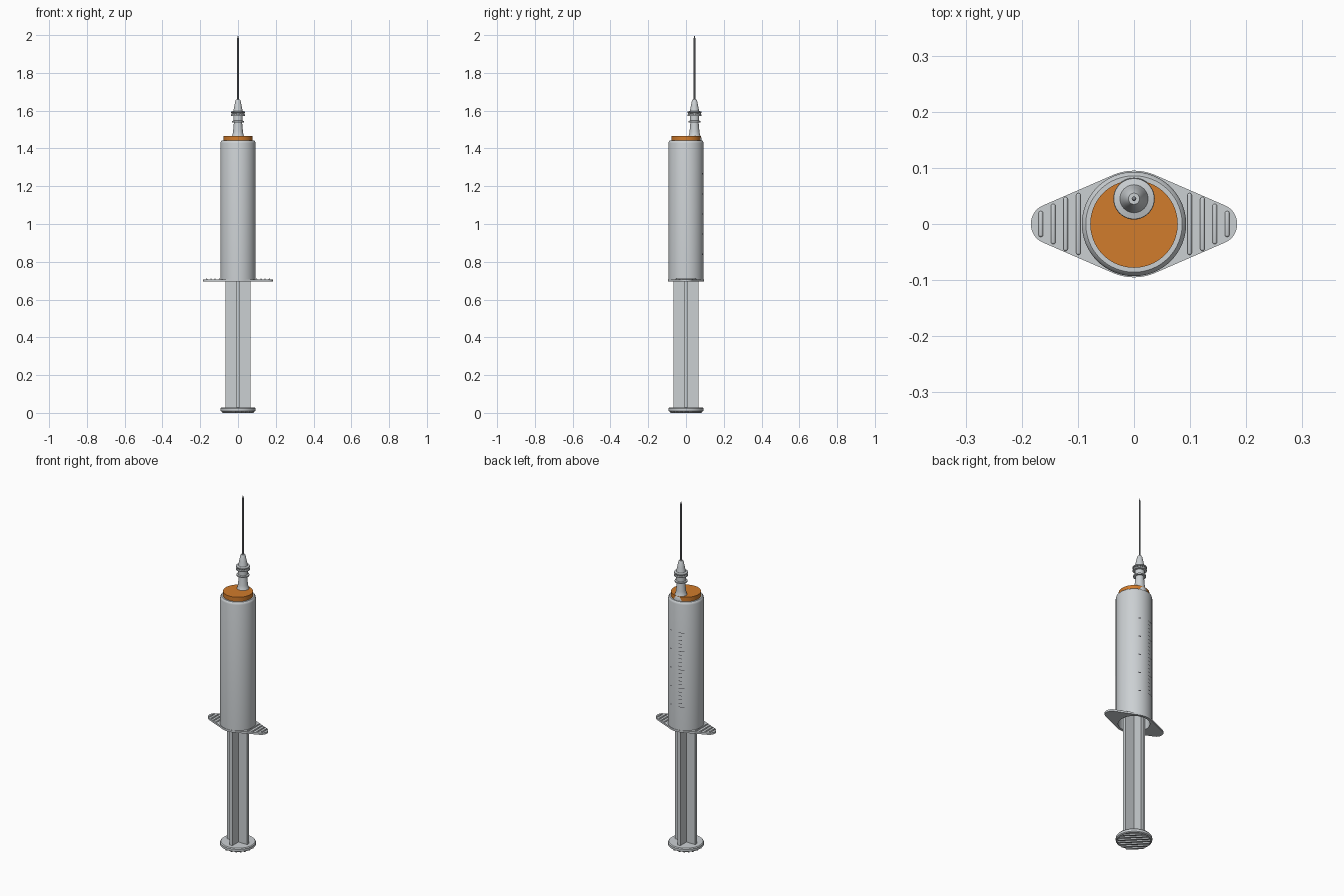
import bpy, bmesh, math
from mathutils import Matrix, Vector

if "Cube" in bpy.data.objects:
    bpy.data.objects.remove(bpy.data.objects["Cube"])

def material(name, rgb):
    m = bpy.data.materials.new(name)
    m.diffuse_color = (*rgb, 1)
    m.use_nodes = True
    m.node_tree.nodes["Principled BSDF"].inputs["Base Color"].default_value = m.diffuse_color
    return m

PLASTIC = material("pale grey plastic", (0.60, 0.63, 0.65))
ORANGE = material("orange rubber", (0.64, 0.20, 0.025))
STEEL = material("needle steel", (0.22, 0.23, 0.25))
INK = material("dark ink", (0.06, 0.06, 0.07))
HUB_Y = 0.045

def finish(bm, name, mat, smooth=True):
    bmesh.ops.recalc_face_normals(bm, faces=bm.faces[:])
    me = bpy.data.meshes.new(name)
    bm.to_mesh(me)
    bm.free()
    me.materials.append(mat)
    ob = bpy.data.objects.new(name, me)
    bpy.context.collection.objects.link(ob)
    if smooth:
        bpy.ops.object.select_all(action='DESELECT')
        ob.select_set(True)
        bpy.context.view_layer.objects.active = ob
        bpy.ops.object.shade_smooth_by_angle(angle=math.radians(35))
    return ob

def lathe(name, profile, mat, y=0, sides=64, closed=False):
    """Spin a list of (radius, z) around a vertical axis."""
    bm = bmesh.new()
    pts = profile + profile[:1] if closed else profile
    vs = [bm.verts.new((r, 0, z)) for r, z in pts]
    es = [bm.edges.new(p) for p in zip(vs, vs[1:])]
    bmesh.ops.spin(bm, geom=vs + es, cent=(0, 0, 0), axis=(0, 0, 1),
                   angle=2 * math.pi, steps=sides, use_merge=True)
    bmesh.ops.remove_doubles(bm, verts=bm.verts[:], dist=1e-5)
    bmesh.ops.translate(bm, verts=bm.verts[:], vec=(0, y, 0))
    return finish(bm, name, mat)

def add_box(bm, size, matrix, bevel=0):
    vs = bmesh.ops.create_cube(bm, size=1, matrix=matrix @ Matrix.Diagonal((*size, 1)))["verts"]
    if bevel:
        es = list({e for v in vs for e in v.link_edges})
        bmesh.ops.bevel(bm, geom=es, offset=bevel, segments=3, profile=0.5, affect='EDGES')

# Thumb rest with diagonal grip ridges underneath
lathe("thumb_rest", [(0, .007), (.088, .007), (.093, .011), (.093, .024), (.089, .029), (0, .029)], PLASTIC)
bm = bmesh.new()
turn = Matrix.Rotation(math.radians(135), 4, 'Z')
for i in range(-3, 4):
    off = i * .023
    half = math.sqrt(.084 ** 2 - off ** 2)
    add_box(bm, (2 * half, .011, .012), turn @ Matrix.Translation((0, off, .006)), .004)
finish(bm, "thumb_rest_ridges", PLASTIC)

# Cross-shaped plunger rod
bm = bmesh.new()
for size in ((.13, .018, 1.37), (.018, .13, 1.37)):
    add_box(bm, size, Matrix.Translation((0, 0, .025 + 1.37 / 2)))
finish(bm, "plunger_rod", PLASTIC, False)

# Rubber stopper
lathe("stopper", [(0, 1.39), (.078, 1.39), (.078, 1.466), (0, 1.466)], ORANGE)

# Hollow barrel
lathe("barrel", [(.081, .70), (.093, .70), (.093, 1.428), (.091, 1.436), (.086, 1.441),
                 (.077, 1.441), (.077, 1.425), (.081, 1.42)], PLASTIC, closed=True)

# Finger flange: rounded lozenge with a hole
R1, R2, D = .095, .036, .148
a = math.acos((R1 - R2) / D)
outline = []
for cx, r, a0, a1 in ((D, R2, -a, a), (0, R1, a, math.pi - a),
                      (-D, R2, math.pi - a, math.pi + a), (0, R1, math.pi + a, 2 * math.pi - a)):
    for i in range(17):
        t = a0 + (a1 - a0) * i / 16
        outline.append(Vector((cx + r * math.cos(t), r * math.sin(t), 0)))
hole = [Vector((.081 * math.cos(i * math.pi / 32), .081 * math.sin(i * math.pi / 32), 0)) for i in range(64)]
bm = bmesh.new()
edges = []
for loop in (outline, hole):
    vs = [bm.verts.new(p + Vector((0, 0, .695))) for p in loop]
    edges += [bm.edges.new((vs[i - 1], vs[i])) for i in range(len(vs))]
bmesh.ops.triangle_fill(bm, edges=edges, use_beauty=True)
ext = bmesh.ops.extrude_face_region(bm, geom=bm.faces[:])
bmesh.ops.translate(bm, verts=[g for g in ext["geom"] if isinstance(g, bmesh.types.BMVert)], vec=(0, 0, .011))
finish(bm, "finger_flange", PLASTIC)

# Grip ridges on the flange
bm = bmesh.new()
for s in (-1, 1):
    for x, half in ((.099, .055), (.122, .048), (.144, .036), (.166, .023)):
        add_box(bm, (.008, 2 * half, .010), Matrix.Translation((s * x, 0, .706)), .0035)
finish(bm, "flange_ridges", PLASTIC)

# Off-centre nozzle with flared foot
lathe("nozzle", [(0, 1.43), (.038, 1.43), (.037, 1.452), (.034, 1.463), (.029, 1.472),
                 (.026, 1.49), (.021, 1.545), (0, 1.545)], PLASTIC, HUB_Y, 40)

# Needle hub with collars
lathe("needle_hub", [(0, 1.538), (.033, 1.538), (.033, 1.545), (.025, 1.547), (.025, 1.571),
                     (.036, 1.573), (.037, 1.577), (.036, 1.580), (.027, 1.582), (.027, 1.587),
                     (.036, 1.589), (.037, 1.592), (.036, 1.595), (.025, 1.598), (.020, 1.622),
                     (.014, 1.652), (.010, 1.660), (0, 1.660)], PLASTIC, HUB_Y, 40)

# Small lugs round the hub collar
bm = bmesh.new()
for i in range(16):
    m = Matrix.Translation((0, HUB_Y, 1.584)) @ Matrix.Rotation(i * math.pi / 8, 4, 'Z')
    add_box(bm, (.007, .004, .016), m @ Matrix.Translation((.030, 0, 0)))
finish(bm, "hub_lugs", PLASTIC, False)

# Needle
lathe("needle", [(0, 1.65), (.0042, 1.65), (.0042, 1.985), (0, 2.0)], STEEL, HUB_Y, 12)

# Volume marks: thin curved plates on the back of the barrel
bm = bmesh.new()
def mark(z, a0, a1, h=.003, r=.0934):
    n = 6
    rows = []
    for i in range(n + 1):
        t = math.radians(a0 + (a1 - a0) * i / n)
        rows.append([bm.verts.new((r * math.cos(t), r * math.sin(t), z + d)) for d in (-h / 2, h / 2)])
    for p, q in zip(rows, rows[1:]):
        bm.faces.new((p[0], q[0], q[1], p[1]))
for i in range(21):
    mark(.84 + i * .0213, 100, 121 if i % 5 == 0 else 112)
for i in range(5):
    mark(.84 + i * .1065, 64, 72, .006)
finish(bm, "volume_marks", INK)
